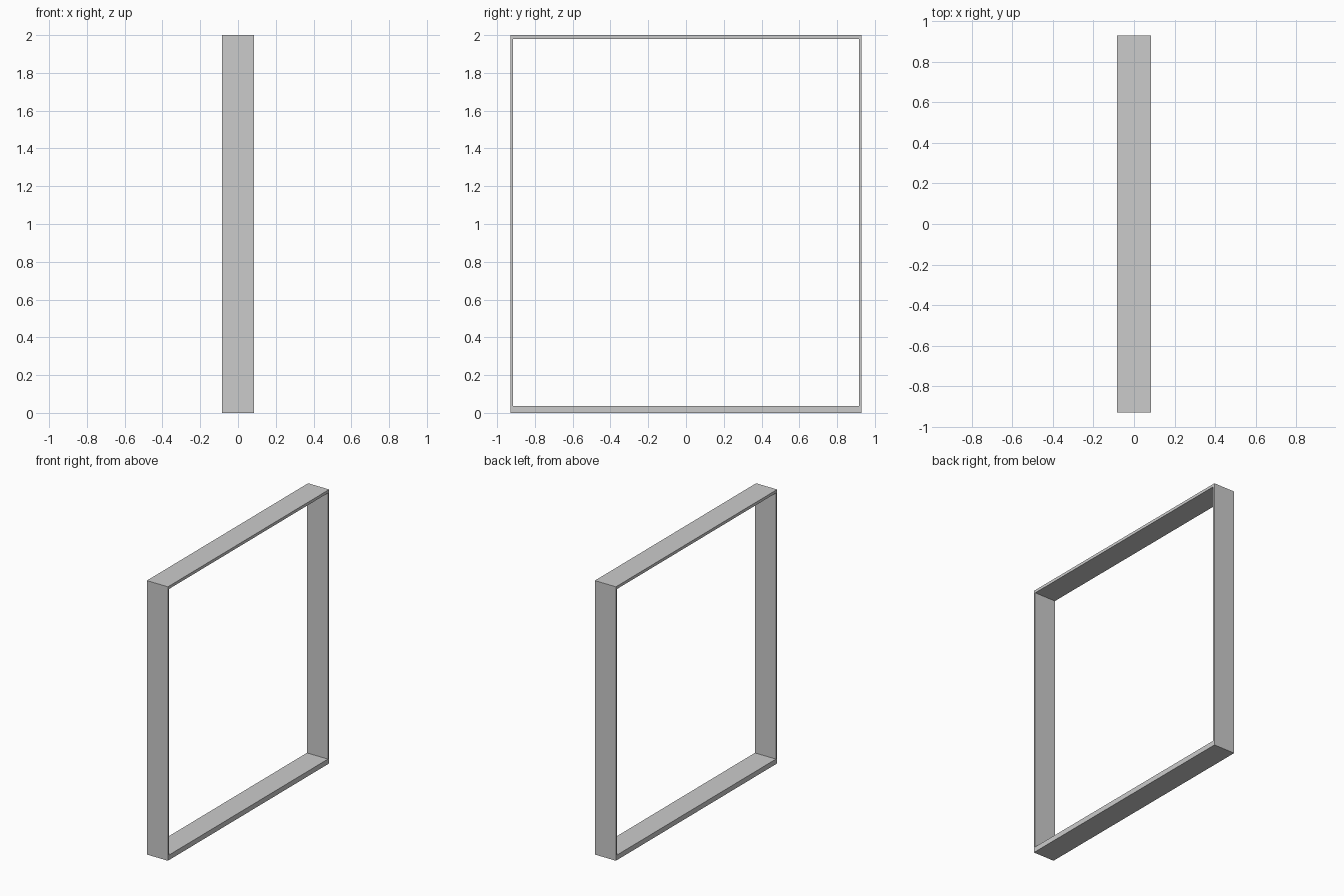
import bpy
import bmesh

if "Cube" in bpy.data.objects:
    bpy.data.objects.remove(bpy.data.objects["Cube"])

HALF_DEPTH = 0.085                     # x half size
OUTER = (-0.93, 0.93, 0.0, 2.0)        # y min, y max, z min, z max
INNER = (-0.916, 0.916, 0.037, 1.979)  # opening, thicker at the sill


def ring(bm, x, rect):
    y0, y1, z0, z1 = rect
    return [bm.verts.new((x, y, z)) for y, z in ((y0, z0), (y1, z0), (y1, z1), (y0, z1))]


# rectangular frame: four vertex loops joined into a closed band
bm = bmesh.new()
loops = [ring(bm, HALF_DEPTH, OUTER), ring(bm, HALF_DEPTH, INNER),
         ring(bm, -HALF_DEPTH, INNER), ring(bm, -HALF_DEPTH, OUTER)]
for k in range(4):
    a, b = loops[k], loops[(k + 1) % 4]
    for i in range(4):
        j = (i + 1) % 4
        bm.faces.new((a[i], a[j], b[j], b[i]))
bmesh.ops.recalc_face_normals(bm, faces=bm.faces)

mesh = bpy.data.meshes.new("opening_frame")
bm.to_mesh(mesh)
bm.free()
frame = bpy.data.objects.new("opening_frame", mesh)
bpy.context.collection.objects.link(frame)
